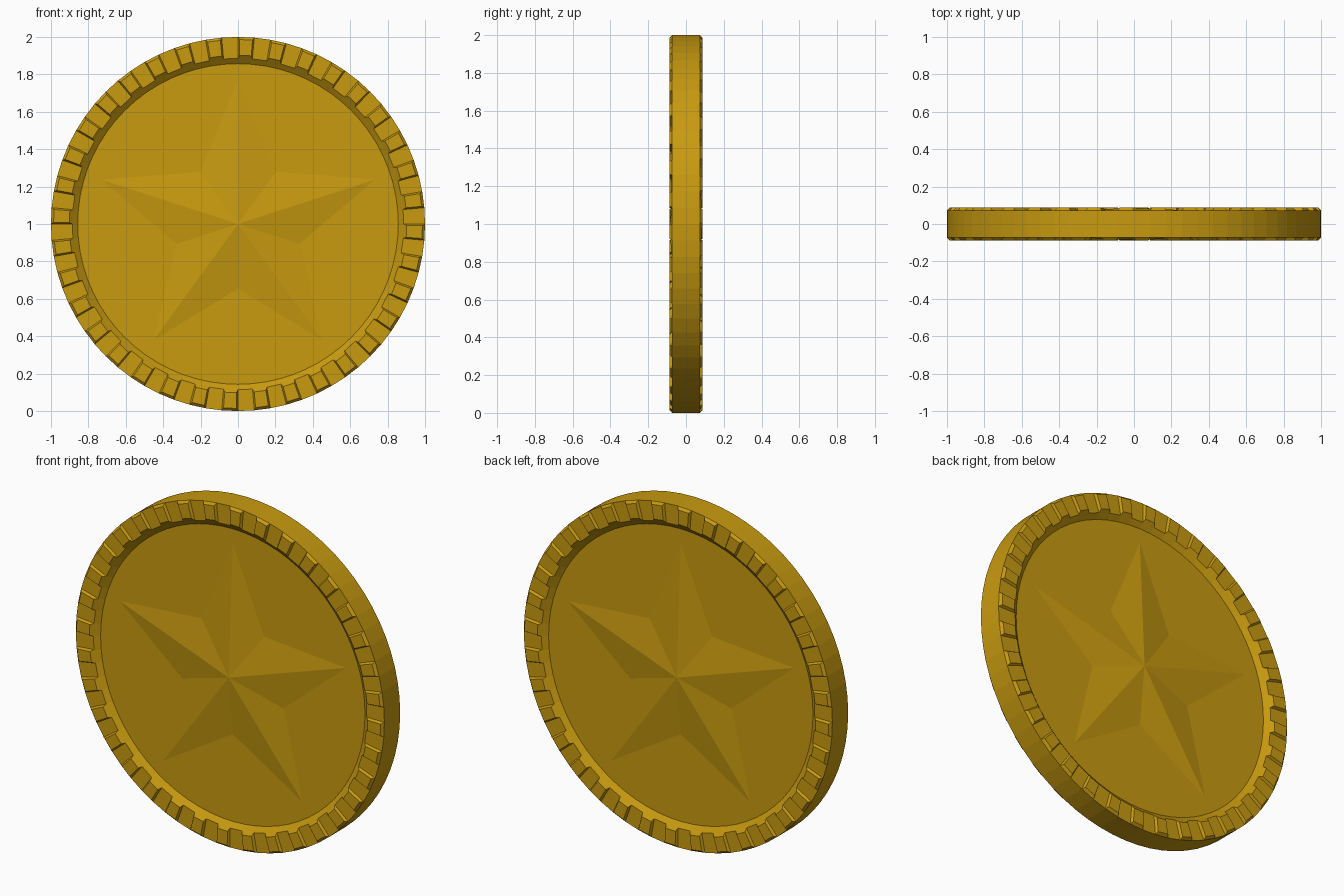
import bpy
import bmesh
from math import sin, cos, radians, pi
from mathutils import Matrix

old = bpy.data.objects.get("Cube")
if old:
    bpy.data.objects.remove(old, do_unlink=True)

TEETH = 36
SEGMENTS = TEETH * 2
STEP = 360 / SEGMENTS
FIELD = 0.048    # half thickness at the sunken field
LEDGE = 0.073    # half thickness between the rim teeth
TOP = 0.0875     # half thickness at the tooth tops

gold = bpy.data.materials.new("gold")
gold.use_nodes = True
colour = (0.58, 0.325, 0.005, 1)
gold.diffuse_color = colour
gold.node_tree.nodes["Principled BSDF"].inputs["Base Color"].default_value = colour


def polar(bm, radius, degrees, depth):
    """Vertex at a clockwise angle from the top, on the front side."""
    a = radians(degrees)
    return bm.verts.new((radius * sin(a), -depth, 1 + radius * cos(a)))


def finish(bm, name):
    bmesh.ops.recalc_face_normals(bm, faces=bm.faces[:])
    mesh = bpy.data.meshes.new(name)
    bm.to_mesh(mesh)
    bm.free()
    mesh.materials.append(gold)
    obj = bpy.data.objects.new(name, mesh)
    bpy.context.collection.objects.link(obj)
    return obj


def add_back(bm):
    """Repeat the front geometry on the back by a half turn."""
    copy = bmesh.ops.duplicate(bm, geom=bm.verts[:] + bm.edges[:] + bm.faces[:])
    verts = [g for g in copy["geom"] if isinstance(g, bmesh.types.BMVert)]
    bmesh.ops.rotate(bm, verts=verts, cent=(0, 0, 1),
                     matrix=Matrix.Rotation(pi, 3, 'Z'))


# Coin body: turned profile with sunken fields and sloping inner walls
bm = bmesh.new()
profile = [(0.857, FIELD), (0.886, LEDGE), (1, LEDGE),
           (1, -LEDGE), (0.886, -LEDGE), (0.857, -FIELD)]
rings = [[polar(bm, r, i * STEP, d) for i in range(SEGMENTS)] for r, d in profile]
for a, b in zip(rings, rings[1:]):
    for i in range(SEGMENTS):
        j = (i + 1) % SEGMENTS
        bm.faces.new((a[i], a[j], b[j], b[i]))
bm.faces.new(rings[0])
bm.faces.new(rings[-1])
finish(bm, "coin_body")

# Rim teeth: low tapered blocks with a chamfered outer edge
bm = bmesh.new()
for k in range(TEETH):
    start = k * 2 * STEP
    end = start + STEP
    taper = 0.5
    base = [polar(bm, r, a, LEDGE) for r, a in
            ((0.886, start), (1, start), (1, end), (0.886, end))]
    top = [polar(bm, r, a, TOP) for r, a in
           ((0.902, start + taper), (0.986, start + taper),
            (0.986, end - taper), (0.902, end - taper))]
    bm.faces.new(top)
    for i in range(4):
        j = (i + 1) % 4
        bm.faces.new((base[i], base[j], top[j], top[i]))
add_back(bm)
finish(bm, "rim_teeth")

# Raised five-pointed star on each field
bm = bmesh.new()
apex = polar(bm, 0, 0, TOP)
outline = [polar(bm, 0.345 if i % 2 else 0.77, i * 36, FIELD) for i in range(10)]
for i in range(10):
    bm.faces.new((apex, outline[i], outline[(i + 1) % 10]))
add_back(bm)
star = finish(bm, "stars")
# Open shells: make sure every face looks outward
for poly in star.data.polygons:
    if poly.normal.y * poly.center.y < 0:
        poly.flip()
teeth = bpy.data.objects["rim_teeth"]
for start in range(0, len(teeth.data.polygons), 5):
    group = [teeth.data.polygons[start + n] for n in range(5)]
    cap = group[0]
    if cap.normal.y * cap.center.y < 0:
        for poly in group:
            poly.flip()
